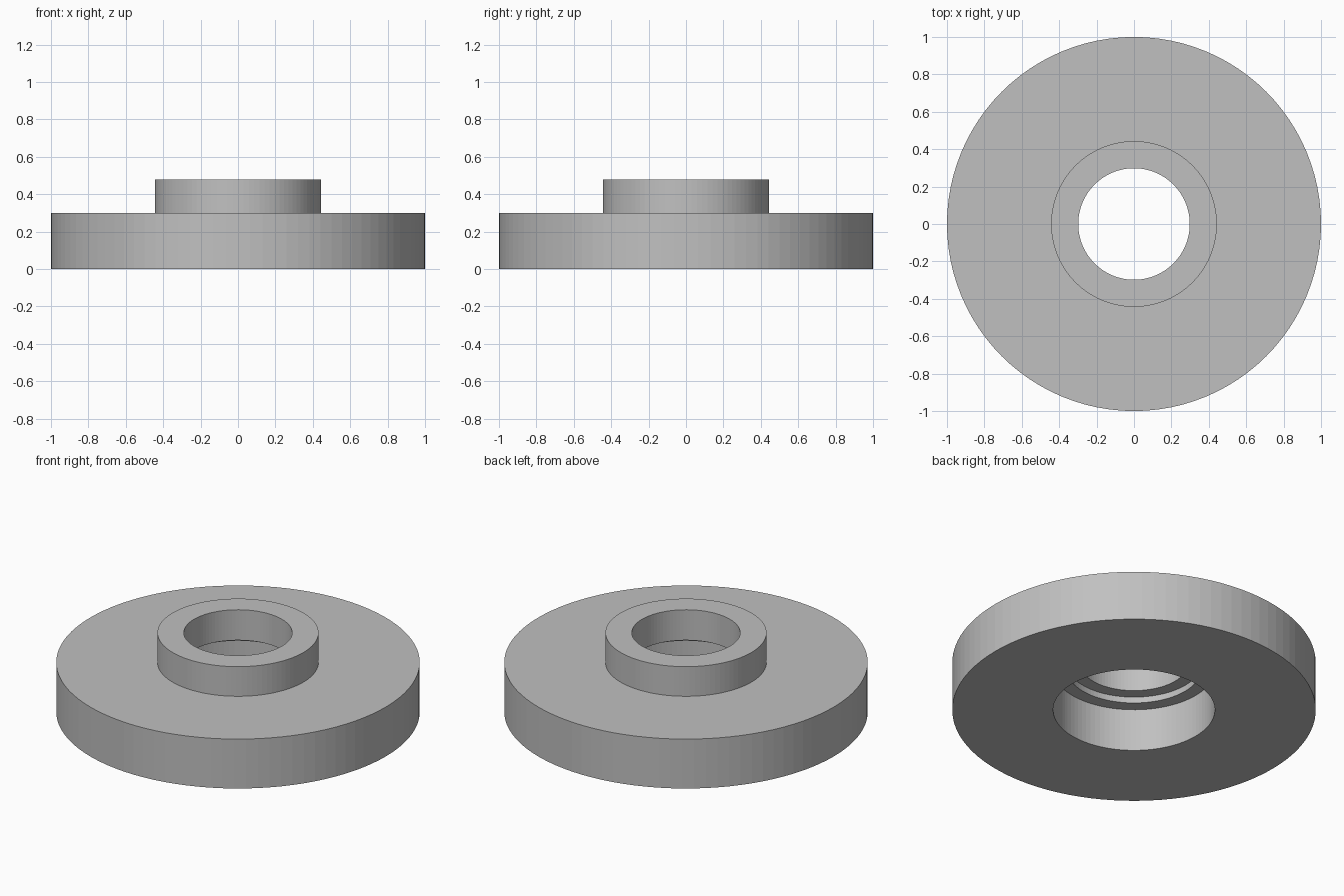
import bpy
import bmesh
from math import tau

old = bpy.data.objects.get("Cube")
if old:
    bpy.data.objects.remove(old, do_unlink=True)

SEGMENTS = 96

# Single plain grey
grey = bpy.data.materials.new("plain_grey")
grey.use_nodes = True
colour = (0.53, 0.53, 0.53, 1)
grey.diffuse_color = colour
grey.node_tree.nodes["Principled BSDF"].inputs["Base Color"].default_value = colour


def lathe(name, profile):
    """Revolve a closed (radius, height) profile around z."""
    bm = bmesh.new()
    verts = [bm.verts.new((r, 0, z)) for r, z in profile]
    edges = [bm.edges.new((a, b)) for a, b in zip(verts, verts[1:] + verts[:1])]
    bmesh.ops.spin(bm, geom=verts + edges, cent=(0, 0, 0), axis=(0, 0, 1),
                   angle=tau, steps=SEGMENTS, use_merge=True)
    bmesh.ops.remove_doubles(bm, verts=bm.verts, dist=0.0001)
    bmesh.ops.recalc_face_normals(bm, faces=bm.faces)
    mesh = bpy.data.meshes.new(name)
    bm.to_mesh(mesh)
    bm.free()
    mesh.materials.append(grey)
    obj = bpy.data.objects.new(name, mesh)
    bpy.context.collection.objects.link(obj)
    return obj


# Flanged disc with raised hub and a stepped bore, widest at the bottom
lathe("flanged_hub", [
    (1.0, 0), (1.0, 0.3),            # disc rim
    (0.443, 0.3), (0.443, 0.48),     # hub
    (0.298, 0.48), (0.298, 0.295),   # upper bore
    (0.37, 0.295), (0.37, 0.258),    # middle step
    (0.445, 0.258), (0.445, 0),      # lower counterbore
])
